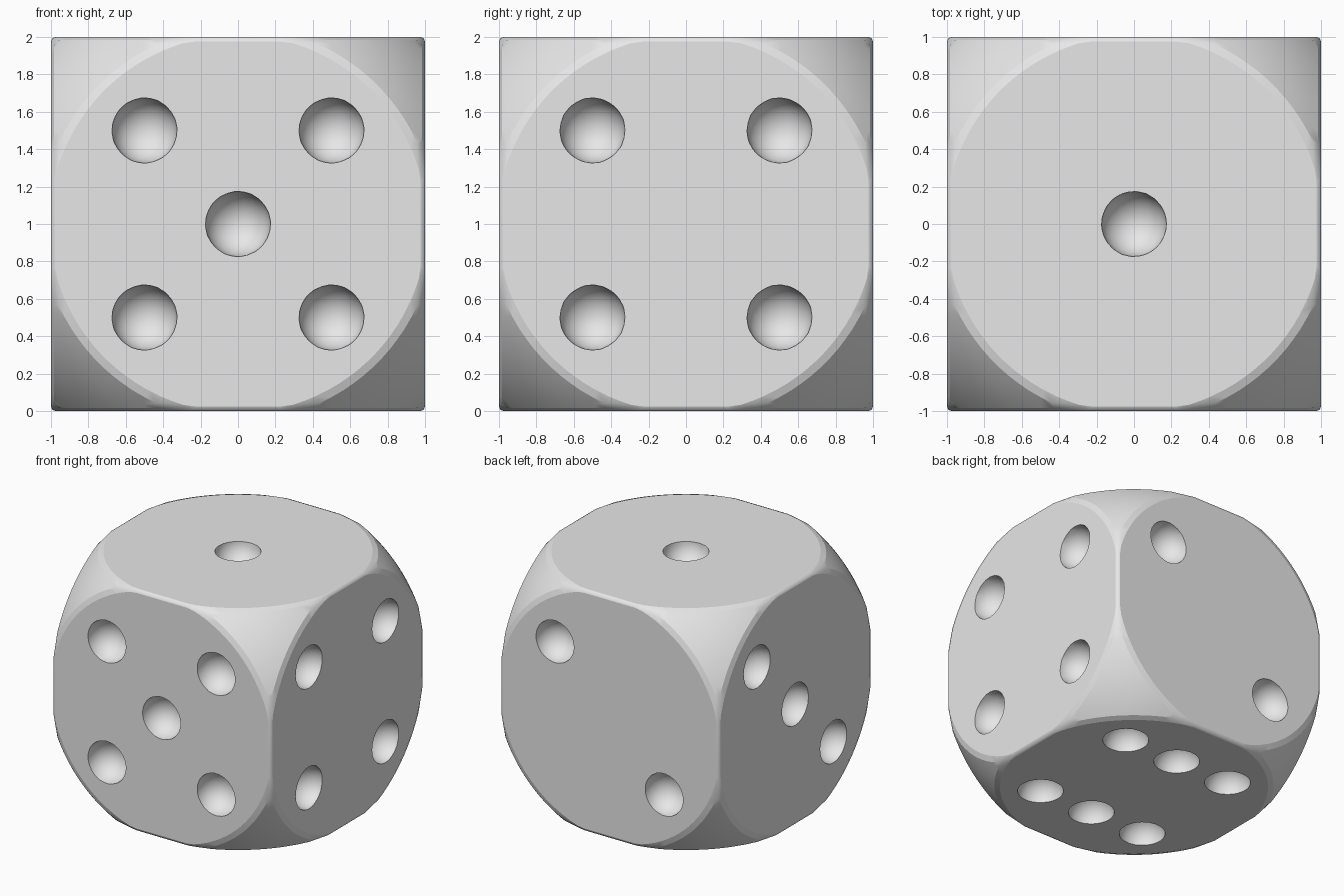
import bpy, bmesh, math
from mathutils import Vector, Matrix
from itertools import product

old = bpy.data.objects.get("Cube")
if old:
    bpy.data.objects.remove(old)

R = 1.44          # rounding sphere
FLAT = 1.01       # radius of each flat disc
INSET = 0.975     # where flats stop beside a straight edge
RIM = 0.983       # depth at which the sphere meets the chamfer
PIP = 0.175
AXES = [Vector(v) for v in ((1, 0, 0), (-1, 0, 0), (0, 1, 0), (0, -1, 0), (0, 0, 1), (0, 0, -1))]

grey = bpy.data.materials.new("light grey")
grey.use_nodes = True
colour = (0.8, 0.8, 0.8, 1)
grey.diffuse_color = colour
grey.node_tree.nodes["Principled BSDF"].inputs["Base Color"].default_value = colour


def make_object(name, bm):
    mesh = bpy.data.meshes.new(name)
    bm.to_mesh(mesh)
    bm.free()
    mesh.materials.append(grey)
    obj = bpy.data.objects.new(name, mesh)
    bpy.context.collection.objects.link(obj)
    return obj


# Body points: flat discs, their chamfer rims, straight edges and sphere corners
points = []
rim_radius = math.sqrt(R * R - RIM * RIM)
for n in AXES:
    u = Vector((n.y, n.z, n.x))
    v = n.cross(u)
    for i in range(96):
        a = math.tau * (i + 0.5) / 96
        c, s = math.cos(a), math.sin(a)
        x, y = (max(-INSET, min(INSET, FLAT * k)) for k in (c, s))
        points.append(n + u * x + v * y)
        if max(abs(c), abs(s)) * rim_radius < RIM:
            points.append(n * RIM + u * c * rim_radius + v * s * rim_radius)
    for a, t in product((-1, 1), (-0.24, 0.24)):
        points.append((n + u * a) * 0.993 + v * t)

ball = bmesh.new()
bmesh.ops.create_icosphere(ball, subdivisions=6, radius=R)
points += [p.co.copy() for p in ball.verts if max(map(abs, p.co)) < 0.975]
ball.free()

# Body: the hull of these points, with flat faces merged
bm = bmesh.new()
for p in points:
    bm.verts.new(p)
hull = bmesh.ops.convex_hull(bm, input=bm.verts)
loose = [e for e in bm.verts if not e.link_faces]
bmesh.ops.delete(bm, geom=loose, context='VERTS')
bmesh.ops.dissolve_limit(bm, angle_limit=math.radians(0.2), verts=bm.verts, edges=bm.edges)
bmesh.ops.recalc_face_normals(bm, faces=bm.faces)
bmesh.ops.translate(bm, verts=bm.verts, vec=(0, 0, 1))
body = make_object("die_body", bm)

# Pip layout for each face, as offsets from the face centre
H = 0.5
corners = [(a, b) for a in (-H, H) for b in (-H, H)]
pips = [Vector((0, 0, 1))]
pips += [Vector((a, -1, b)) for a, b in corners + [(0, 0)]]
pips += [Vector((1, a, b)) for a, b in corners]
pips += [Vector((a, 1, a)) for a in (-H, H)]
pips += [Vector((-1, a, a)) for a in (-H, 0, H)]
pips += [Vector((a, b, -1)) for a in (-H, 0, H) for b in (-H, H)]

# Hollow out the pips
bm = bmesh.new()
for p in pips:
    place = Matrix.Translation(p + Vector((0, 0, 1))) @ Matrix.Rotation(0.3, 4, Vector((1, 2, 3)))
    bmesh.ops.create_icosphere(bm, subdivisions=3, radius=PIP, matrix=place)
cutter = make_object("pip_cutter", bm)
cutter.hide_render = True
cut = body.modifiers.new("pips", 'BOOLEAN')
cut.operation = 'DIFFERENCE'
cut.solver = 'EXACT'
cut.object = cutter

bpy.ops.object.select_all(action='DESELECT')
body.select_set(True)
bpy.context.view_layer.objects.active = body
bpy.ops.object.modifier_apply(modifier=cut.name)
bpy.data.objects.remove(cutter)
bpy.ops.object.shade_smooth_by_angle(angle=math.radians(16))
